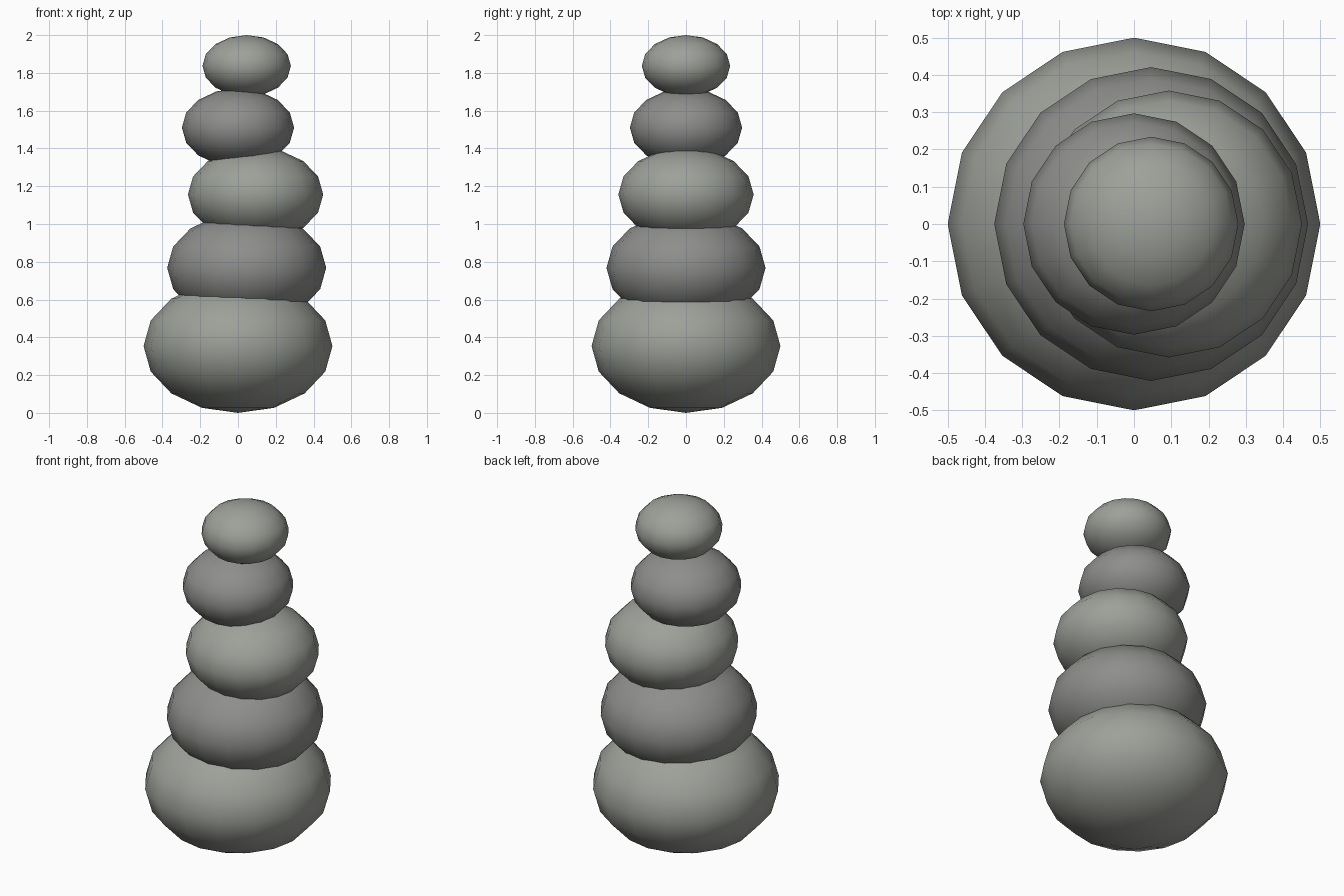
import bpy

if "Cube" in bpy.data.objects:
    bpy.data.objects.remove(bpy.data.objects["Cube"])


def make_material(name, rgb):
    mat = bpy.data.materials.new(name)
    mat.diffuse_color = (*rgb, 1)
    mat.use_nodes = True
    mat.node_tree.nodes["Principled BSDF"].inputs["Base Color"].default_value = mat.diffuse_color
    return mat


light = make_material("light_stone", (0.34, 0.355, 0.32))
dark = make_material("dark_stone", (0.27, 0.27, 0.26))

# Stones from bottom to top: x offset, centre height, radius, half height
stones = [
    (0.0, 0.354, 0.50, 0.354),
    (0.046, 0.768, 0.421, 0.295),
    (0.093, 1.156, 0.358, 0.25),
    (0.0, 1.51, 0.297, 0.208),
    (0.046, 1.837, 0.234, 0.163),
]

# Flattened 16-sided spheres in alternating tones
for i, (x, z, radius, half) in enumerate(stones):
    bpy.ops.mesh.primitive_uv_sphere_add(segments=16, ring_count=8, radius=1, location=(x, 0, z))
    stone = bpy.context.object
    stone.name = f"stone_{i + 1}"
    stone.scale = (radius, radius, half)
    bpy.ops.object.transform_apply(location=False, rotation=False, scale=True)
    bpy.ops.object.shade_smooth()
    stone.data.materials.append(dark if i % 2 else light)
